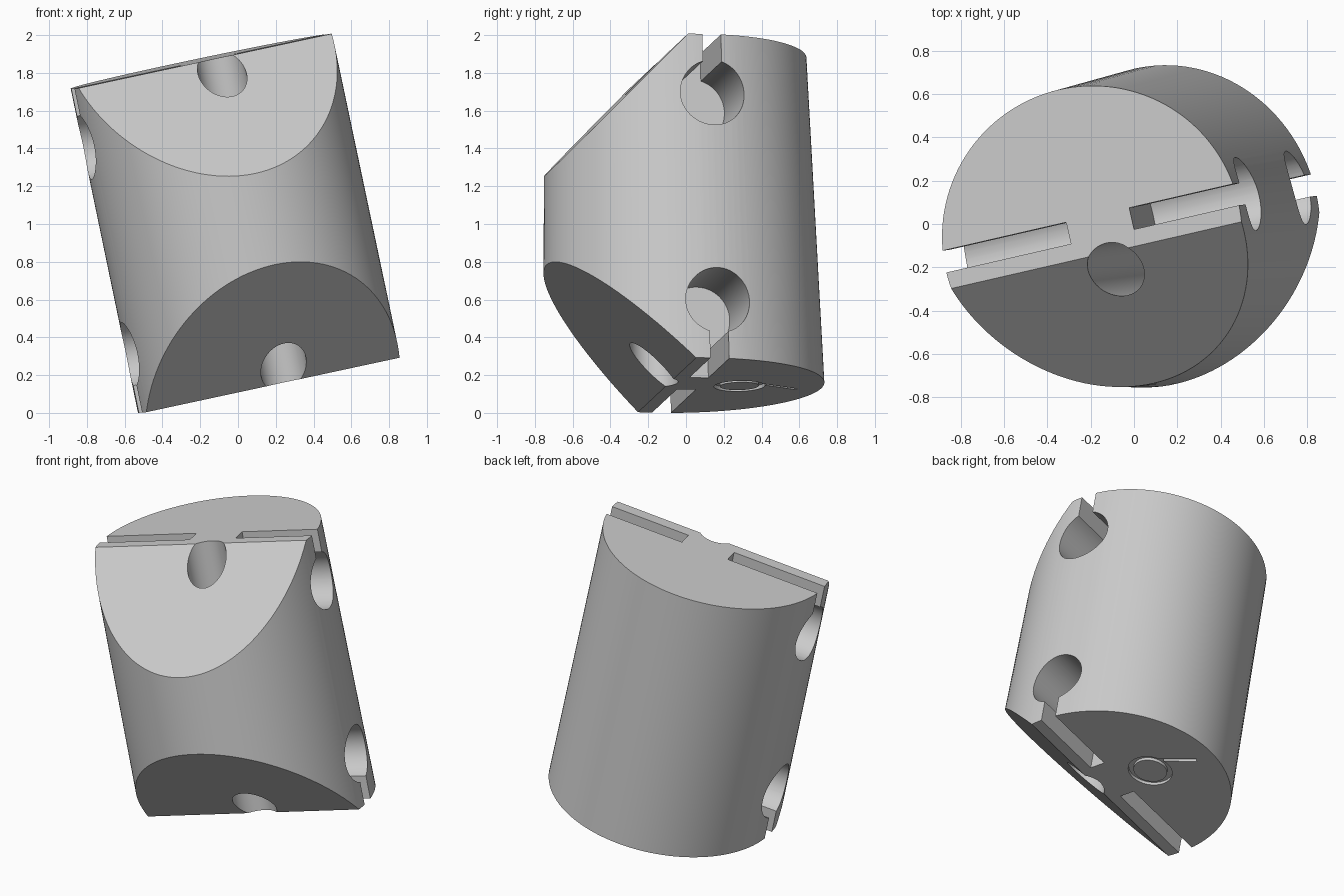
import bpy, bmesh, math
from mathutils import Matrix, Vector

cube = bpy.data.objects.get("Cube")
if cube:
    bpy.data.objects.remove(cube, do_unlink=True)

HEIGHT = 1.753      # between the two flat ends
SLOT_V = 0.128      # offset of side bores and slots behind the ridge
BORE_DEPTH = 0.315  # side bore centre below each flat end

grey = bpy.data.materials.new("light_grey")
grey.use_nodes = True
grey.diffuse_color = (0.6, 0.6, 0.6, 1)
grey.node_tree.nodes["Principled BSDF"].inputs["Base Color"].default_value = (0.6, 0.6, 0.6, 1)


def finish(name, bm):
    mesh = bpy.data.meshes.new(name)
    bmesh.ops.recalc_face_normals(bm, faces=bm.faces)
    bm.to_mesh(mesh)
    bm.free()
    mesh.materials.append(grey)
    obj = bpy.data.objects.new(name, mesh)
    bpy.context.collection.objects.link(obj)
    return obj


def rod(name, radius, length, matrix):
    bm = bmesh.new()
    bmesh.ops.create_cone(bm, cap_ends=True, segments=64, radius1=radius,
                          radius2=radius, depth=length, matrix=matrix)
    return finish(name, bm)


def box(name, size, matrix):
    bm = bmesh.new()
    bmesh.ops.create_cube(bm, size=1, matrix=matrix @ Matrix.Diagonal((*size, 1)))
    return finish(name, bm)


def cut(target, cutter):
    mod = target.modifiers.new("cut", "BOOLEAN")
    mod.operation = "DIFFERENCE"
    mod.solver = "EXACT"
    mod.object = cutter
    bpy.context.view_layer.objects.active = target
    bpy.ops.object.modifier_apply(modifier=mod.name)
    bpy.data.objects.remove(cutter, do_unlink=True)


# Tapered, slightly oval body; local origin is the middle of the lower ridge
bm = bmesh.new()
bmesh.ops.create_cone(bm, cap_ends=True, segments=128, radius1=0.747,
                      radius2=0.693, depth=HEIGHT)
for v in bm.verts:
    v.co.x *= 0.708 / v.co.xy.length
    v.co += Vector((0, 0.09, HEIGHT / 2))

# Sloping front chamfers at both ends
for z, normal in ((HEIGHT, (0, -1, 1)), (0, (0, -1, -1))):
    bmesh.ops.bisect_plane(bm, geom=bm.verts[:] + bm.edges[:] + bm.faces[:],
                           plane_co=(0, 0, z), plane_no=normal, clear_outer=True)
    rim = [e for e in bm.edges if e.is_boundary]
    bmesh.ops.holes_fill(bm, edges=rim, sides=0)
body = finish("body", bm)

# Long cord hole running end to end through the ridges
cut(body, rod("cord_hole", 0.126, 3, Matrix.Translation((0.058, -0.082, HEIGHT / 2))))

# Side bores, each opened to the flat end by a narrow slot
for end, sign in ((0, 1), (HEIGHT, -1)):
    z = end + sign * BORE_DEPTH
    for inner, outer in ((0.2, 1), (-0.105, -1)):
        mid, length = (inner + outer) / 2, abs(outer - inner)
        place = Matrix.Translation((mid, SLOT_V, z))
        cut(body, rod("side_bore", 0.175, length, place @ Matrix.Rotation(math.pi / 2, 4, "Y")))
        slot_place = Matrix.Translation((mid, SLOT_V, end + sign * (BORE_DEPTH - 0.3) / 2))
        cut(body, box("slot", (length, 0.102, BORE_DEPTH + 0.3), slot_place))

# Shallow ring groove and straight groove under the base
ring = rod("ring_groove", 0.135, 0.04, Matrix.Translation((0.01, 0.39, 0)))
cut(ring, rod("ring_core", 0.103, 0.2, Matrix.Translation((0.01, 0.39, 0))))
cut(body, ring)
start, stop = Vector((0.07, 0.5, 0)), Vector((-0.036, 0.71, 0))
run = stop - start
cut(body, box("line_groove", (run.length, 0.022, 0.04),
              Matrix.Translation((start + stop) / 2)
              @ Matrix.Rotation(math.atan2(run.y, run.x), 4, "Z")))

# Lean and turn the finished body
w = Vector((-0.205, -0.025, 0.98)).normalized()
u = Vector((1.35, 0.31, 0.28))
u = (u - w * u.dot(w)).normalized()
v = w.cross(u)
lean = Matrix((u, v, w)).transposed().to_4x4()
body.data.transform(Matrix.Translation((0.185, -0.1, 0.145)) @ lean)

# Settle on the ground
low = min(p.co.z for p in body.data.vertices)
body.data.transform(Matrix.Translation((0, 0, -low)))

bpy.ops.object.select_all(action="DESELECT")
body.select_set(True)
bpy.context.view_layer.objects.active = body
bpy.ops.object.shade_smooth_by_angle(angle=math.radians(30))
